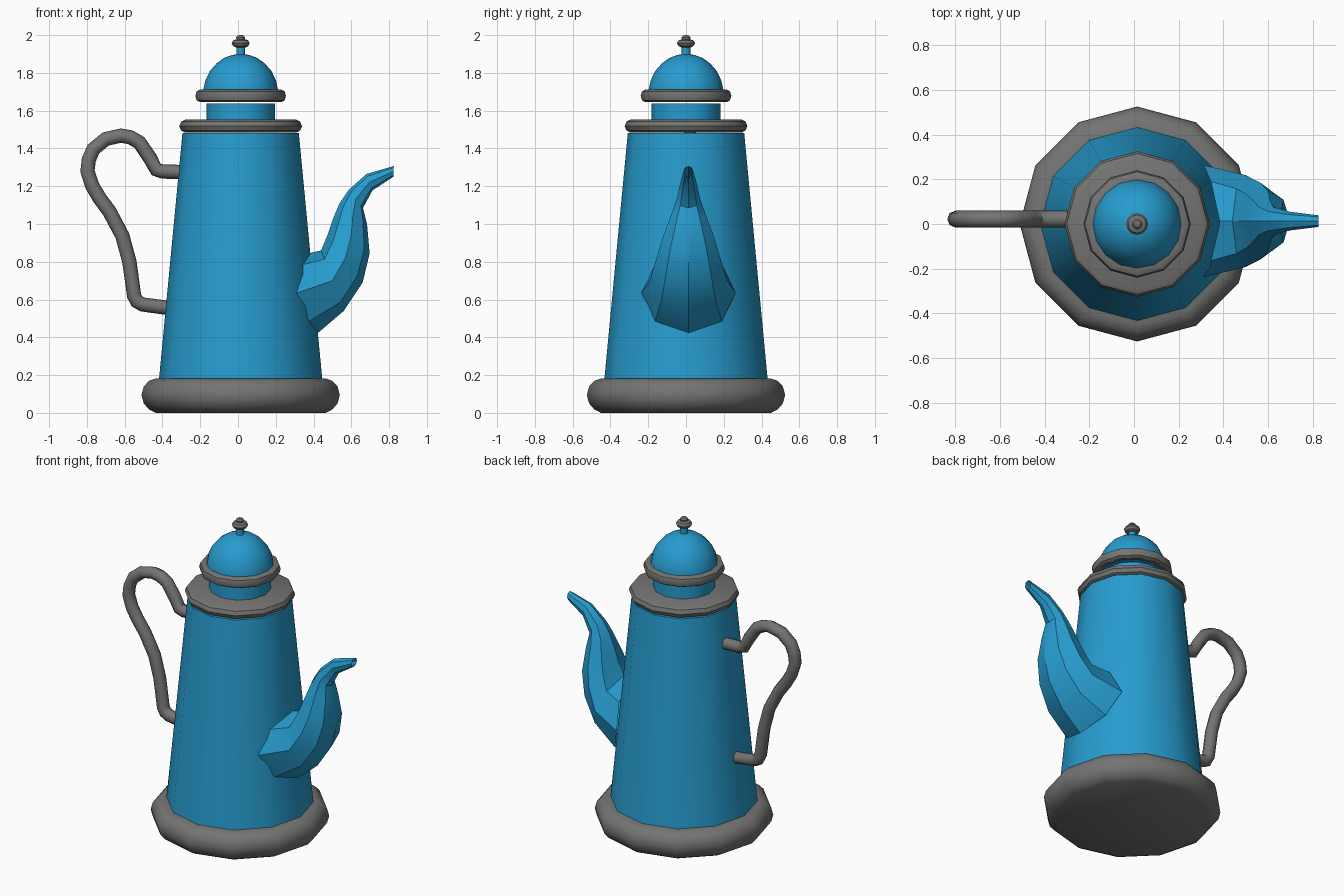
import bpy, bmesh, math
from mathutils import Vector

cube = bpy.data.objects.get("Cube")
if cube:
    bpy.data.objects.remove(cube, do_unlink=True)

CX, CY = 0.014, 0.0       # axis of the pot


def material(name, rgb):
    m = bpy.data.materials.new(name)
    m.use_nodes = True
    col = (*rgb, 1.0)
    m.diffuse_color = col
    bsdf = next(n for n in m.node_tree.nodes if n.type == 'BSDF_PRINCIPLED')
    bsdf.inputs["Base Color"].default_value = col
    bsdf.inputs["Roughness"].default_value = 0.6
    return m


BLUE = material("blue enamel", (0.02, 0.33, 0.62))
GREY = material("grey metal", (0.175, 0.175, 0.17))


def finish(obj, mat, angle=35):
    obj.data.materials.clear()
    obj.data.materials.append(mat)
    bpy.ops.object.select_all(action='DESELECT')
    obj.select_set(True)
    bpy.context.view_layer.objects.active = obj
    bpy.ops.object.shade_smooth_by_angle(angle=math.radians(angle))
    return obj


def loft(name, rings, mat, caps=(True, True), closed=False, angle=35):
    """Skin a list of equal-length point rings."""
    bm = bmesh.new()
    loops = [[bm.verts.new(p) for p in ring] for ring in rings]
    pairs = list(zip(loops, loops[1:]))
    if closed:
        pairs.append((loops[-1], loops[0]))
    for a, b in pairs:
        n = len(a)
        for i in range(n):
            j = (i + 1) % n
            bm.faces.new((a[i], a[j], b[j], b[i]))
    if not closed:
        if caps[0]:
            bm.faces.new(loops[0][::-1])
        if caps[1]:
            bm.faces.new(loops[-1])
    bmesh.ops.recalc_face_normals(bm, faces=bm.faces)
    me = bpy.data.meshes.new(name)
    bm.to_mesh(me)
    bm.free()
    obj = bpy.data.objects.new(name, me)
    bpy.context.collection.objects.link(obj)
    return finish(obj, mat, angle)


def lathe(name, profile, mat, sides=12, **kw):
    """Turn (radius, z) points about the pot axis."""
    turn = [2 * math.pi * i / sides for i in range(sides)]
    rings = [[(CX + r * math.cos(t), CY + r * math.sin(t), z) for t in turn]
             for r, z in profile]
    return loft(name, rings, mat, **kw)


# Foot, body and lid
lathe("base", [(0.45, 0.0), (0.485, 0.018), (0.513, 0.05), (0.525, 0.095),
               (0.513, 0.14), (0.485, 0.17), (0.45, 0.182)], GREY)
lathe("body", [(0.433, 0.17), (0.308, 1.482)], BLUE)
lathe("shoulder_ring", [(0.295, 1.484), (0.315, 1.495), (0.325, 1.518),
                        (0.315, 1.542), (0.295, 1.552)], GREY)
lathe("neck", [(0.182, 1.54), (0.182, 1.637)], BLUE)
lathe("lid_ring", [(0.19, 1.648), (0.215, 1.645), (0.233, 1.655), (0.24, 1.678),
                   (0.233, 1.702), (0.215, 1.712), (0.19, 1.71)], GREY, closed=True)
lathe("dome", [(0.2, 1.655), (0.198, 1.71), (0.187, 1.76), (0.163, 1.81),
               (0.128, 1.85), (0.088, 1.879), (0.045, 1.895), (0.01, 1.899)],
      BLUE, sides=16)
lathe("finial_stem", [(0.023, 1.89), (0.023, 1.94)], BLUE)
lathe("finial_knob", [(0.02, 1.932), (0.04, 1.942), (0.048, 1.957), (0.04, 1.972),
                      (0.022, 1.978), (0.024, 1.988), (0.015, 1.998), (0.005, 2.0)], GREY)

# Handle: a bent tube
path = [(-0.30, 1.275), (-0.40, 1.278), (-0.433, 1.288), (-0.465, 1.348), (-0.522, 1.432),
        (-0.57, 1.459), (-0.62, 1.468), (-0.70, 1.45), (-0.765, 1.397), (-0.79, 1.34),
        (-0.797, 1.28), (-0.773, 1.205), (-0.735, 1.14), (-0.68, 1.065), (-0.612, 0.937),
        (-0.575, 0.8), (-0.55, 0.62), (-0.535, 0.59), (-0.505, 0.574), (-0.38, 0.557)]
curve = bpy.data.curves.new("handle_path", 'CURVE')
curve.dimensions = '3D'
curve.bevel_depth = 0.038
curve.bevel_resolution = 2
curve.use_fill_caps = True
spline = curve.splines.new('POLY')
spline.points.add(len(path) - 1)
for p, (x, z) in zip(spline.points, path):
    p.co = (x, 0.022, z, 1)
handle = bpy.data.objects.new("handle", curve)
bpy.context.collection.objects.link(handle)
bpy.ops.object.select_all(action='DESELECT')
handle.select_set(True)
bpy.context.view_layer.objects.active = handle
bpy.ops.object.convert(target='MESH')
finish(bpy.context.view_layer.objects.active, GREY, 50)

# Spout: eight-sided sections given by lower point, upper point and half width
SY = 0.013
sections = [((0.56, 0.54), (0.44, 0.86), 0.205), ((0.66, 0.69), (0.475, 0.945), 0.17),
            ((0.697, 0.845), (0.50, 1.02), 0.135), ((0.683, 1.0), (0.535, 1.105), 0.09),
            ((0.662, 1.085), (0.585, 1.18), 0.062), ((0.712, 1.178), (0.68, 1.265), 0.042),
            ((0.822, 1.25), (0.825, 1.307), 0.026)]
turn8 = [2 * math.pi * i / 8 for i in range(8)]

# The first section lies on the body wall
root = []
for t in turn8:
    y, z = 0.25 * math.sin(t), 0.635 - 0.212 * math.cos(t)
    r = 0.433 - 0.125 * (z - 0.17) / 1.312
    root.append((CX + math.sqrt(r * r - y * y), SY + y, z))
rings = [root]
for low, high, w in sections:
    a, b = Vector((low[0], SY, low[1])), Vector((high[0], SY, high[1]))
    mid, half = (a + b) / 2, (a - b) / 2
    rings.append([mid + half * math.cos(t) + Vector((0, w * math.sin(t), 0)) for t in turn8])
loft("spout", rings, BLUE, caps=(False, False), angle=30)
